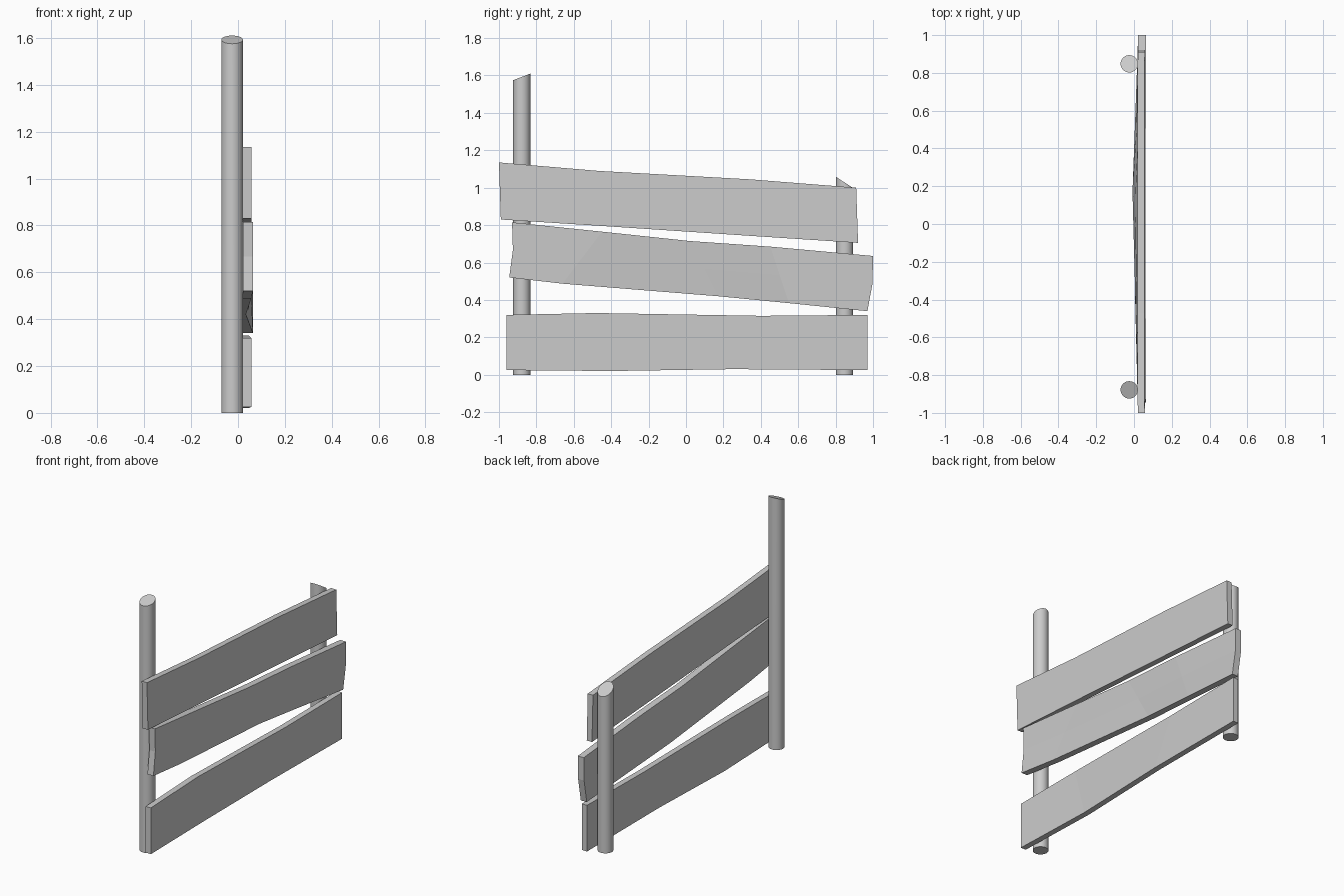
import bpy, bmesh, math

if "Cube" in bpy.data.objects:
    bpy.data.objects.remove(bpy.data.objects["Cube"])


def post(name, x, y, r, z_low_y, z_high_y, sides=32):
    """Round post with a slanted saw cut; heights given at its -y and +y edges."""
    bm = bmesh.new()
    bmesh.ops.create_cone(bm, cap_ends=True, segments=sides, radius1=r, radius2=r, depth=1)
    for v in bm.verts:
        t = (v.co.y + r) / (2 * r)
        v.co.z = 0 if v.co.z < 0 else z_low_y + (z_high_y - z_low_y) * t
        v.co.x += x
        v.co.y += y
    finish(name, bm)
    ob = bpy.context.scene.objects[name]
    bpy.context.view_layer.objects.active = ob
    ob.select_set(True)
    bpy.ops.object.shade_smooth_by_angle(angle=math.radians(35))
    ob.select_set(False)


def finish(name, bm):
    bmesh.ops.recalc_face_normals(bm, faces=bm.faces)
    me = bpy.data.meshes.new(name)
    bm.to_mesh(me)
    bm.free()
    bpy.context.collection.objects.link(bpy.data.objects.new(name, me))


def board(name, stations, thick, end_bulge=(0, 0)):
    """Warped plank. Station: y top, z top, y bottom, z bottom, back x top, back x bottom."""
    bm = bmesh.new()
    rings = []
    for i, (yt, zt, yb, zb, xt, xb) in enumerate(stations):
        bulge = end_bulge[0] if i == 0 else end_bulge[1] if i == len(stations) - 1 else 0
        mid = ((xt + xb) / 2, (yt + yb) / 2 + bulge, (zt + zb) / 2)
        col = [(xb, yb, zb), mid, (xt, yt, zt)]
        back = [bm.verts.new(c) for c in col]
        front = [bm.verts.new((c[0] + thick, c[1], c[2])) for c in col]
        rings.append(back + front[::-1])
    for a, b in zip(rings, rings[1:]):
        for k in range(6):
            n = (k + 1) % 6
            bm.faces.new((a[k], a[n], b[n], b[k]))
    for ring in (rings[0], rings[-1]):
        bm.faces.new((ring[0], ring[1], ring[4], ring[5]))
        bm.faces.new((ring[1], ring[2], ring[3], ring[4]))
    finish(name, bm)


# Posts
post("tall_post", -0.025, -0.878, 0.046, 1.575, 1.61)
post("short_post", -0.025, 0.848, 0.046, 1.058, 0.998)

# Planks
board("bottom_board", [
    (-0.96, 0.32, -0.96, 0.025, 0.02, 0.02),
    (-0.48, 0.33, -0.40, 0.02, 0.01, 0.006),
    (0.40, 0.315, 0.25, 0.03, 0.018, 0.016),
    (0.97, 0.32, 0.97, 0.025, 0.02, 0.02)], 0.037)
board("middle_board", [
    (-0.93, 0.815, -0.945, 0.52, 0.022, 0.022),
    (-0.45, 0.765, -0.66, 0.487, 0.02, 0.014),
    (0.02, 0.715, 0.17, 0.42, 0.018, -0.008),
    (0.45, 0.685, 0.55, 0.383, 0.02, 0.006),
    (1.0, 0.635, 0.97, 0.34, 0.022, 0.022)], 0.042, (0.012, 0.012))
board("top_board", [
    (-1.0, 1.135, -0.99, 0.83, 0.02, 0.02),
    (-0.47, 1.09, -0.47, 0.797, 0.018, 0.02),
    (0.34, 1.045, 0.34, 0.743, 0.018, 0.02),
    (0.91, 1.0, 0.92, 0.705, 0.02, 0.02)], 0.037)
